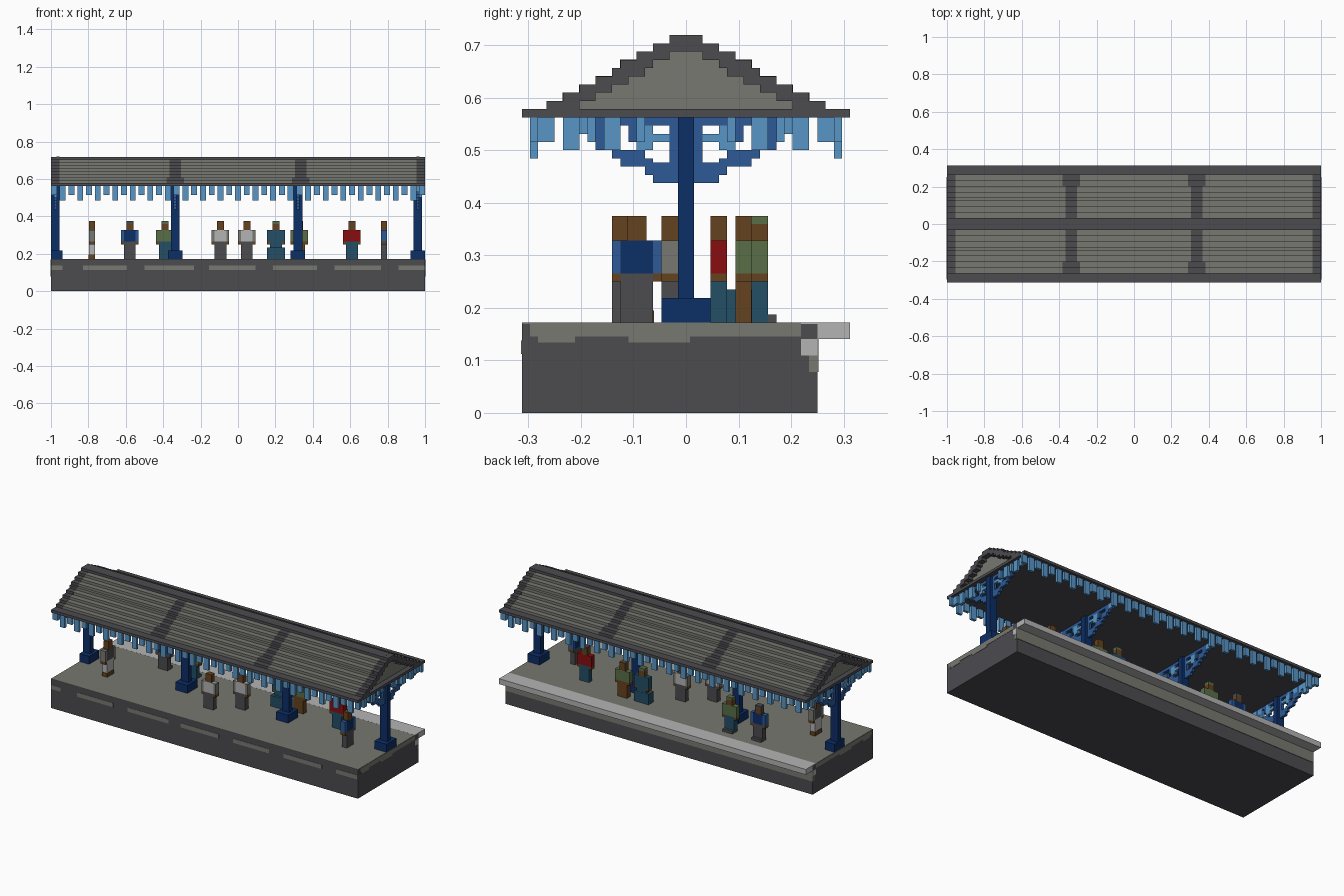
import bpy, bmesh
from mathutils import Matrix, Vector

cube = bpy.data.objects.get("Cube")
if cube:
    bpy.data.objects.remove(cube, do_unlink=True)

V = 1 / 64  # one block of the grid


def lin(c):
    c /= 255
    return c / 12.92 if c <= 0.04045 else ((c + 0.055) / 1.055) ** 2.4


def material(name, r, g, b):
    m = bpy.data.materials.new(name)
    m.use_nodes = True
    col = (lin(r), lin(g), lin(b), 1)
    m.diffuse_color = col
    bsdf = m.node_tree.nodes["Principled BSDF"]
    bsdf.inputs["Base Color"].default_value = col
    bsdf.inputs["Roughness"].default_value = 0.9
    return m


DARK = material("dark_grey", 76, 76, 80)
STONE = material("warm_grey", 120, 120, 113)
LIGHT = material("light_grey", 180, 180, 180)
NAVY = material("navy_blue", 12, 46, 102)
MID = material("mid_blue", 44, 90, 150)
SKY = material("light_blue", 88, 149, 198)
BROWN = material("brown", 101, 66, 30)
RED = material("red", 136, 13, 16)
GREEN = material("moss_green", 90, 110, 72)
TEAL = material("teal", 35, 78, 102)


def blocks(name, items):
    """Each item: (material, x0, x1, y0, y1, z0, z1) in blocks."""
    bm = bmesh.new()
    mesh = bpy.data.meshes.new(name)
    slots = []
    for mat, x0, x1, y0, y1, z0, z1 in items:
        if mat not in slots:
            slots.append(mat)
            mesh.materials.append(mat)
        centre = Vector((x0 + x1, y0 + y1, z0 + z1)) * V / 2
        size = Matrix.Diagonal((abs(x1 - x0) * V, abs(y1 - y0) * V, (z1 - z0) * V, 1))
        verts = bmesh.ops.create_cube(bm, size=1, matrix=Matrix.Translation(centre) @ size)["verts"]
        for f in {f for v in verts for f in v.link_faces}:
            f.material_index = slots.index(mat)
    bm.to_mesh(mesh)
    bm.free()
    ob = bpy.data.objects.new(name, mesh)
    bpy.context.scene.collection.objects.link(ob)
    return ob


# Platform body, paving and track-side ledge
blocks("platform_base", [(DARK, -64, 64, -20, 16, 0, 10.8)])
blocks("platform_paving", [(STONE, -64, 64, -20, 14, 10.8, 11)])
blocks("platform_ledge", [(LIGHT, -64, 64, 14, 20, 9, 11.02)])
blocks("back_wall_band", [(STONE, -64, 64, 16, 16.15, 5, 9)])

# Paler, ragged band along the top of both platform ends
edge = []
for a, b in ((-64, -64.1), (64, 64.1)):
    edge += [(STONE, a, b, -19, 14, 9.3, 10.9),
             (STONE, a, b, -18, -13.5, 8.6, 9.3),
             (STONE, a, b, -7, 0.5, 8.6, 9.3),
             (LIGHT, a, b, 14, 16, 7, 9),
             (STONE, a, b, 15, 16, 5, 7)]
blocks("platform_end_bands", edge)

# Dashes on the front wall
dashes = [(-64, -60), (-53, -38), (-32, -15), (-10, 6), (12, 27), (33, 49), (55, 64)]
blocks("front_dashes", [(STONE, a, b, -20.1, -20, 7.2, 8.8) for a, b in dashes])

# Stepped roof: eave slab, panelled steps, dark cross bands, ridge, end trims
half_widths = [17, 15, 13, 11, 9, 8, 6, 4, 2]
roof = [(DARK, -64, 64, -20, 20, 36, 37)]
for k, hw in enumerate(half_widths):
    z = 37 + k
    ridge = hw == 2
    bw = 3 if k < 2 else 2
    cuts = [-62, -21.5 - bw, -21.5 + bw, 21.5 - bw, 21.5 + bw, 62]
    for i, (a, b) in enumerate(zip(cuts, cuts[1:])):
        mat = DARK if ridge or i % 2 else STONE
        roof.append((mat, a, b, -hw, hw, z, z + 1))
    for s in (-1, 1):
        roof.append((DARK, s * 61.9, s * 62, -hw, hw, z, z + 1))   # gable face
        inner = 0 if hw <= 4 else hw - 4
        for t in (-1, 1):
            roof.append((DARK, s * 62, s * 64, t * inner, t * hw, z, z + 1))
            roof.append((DARK, s * 61, s * 62.02, t * inner, t * (hw + 0.02), z, z + 1.02))
blocks("stepped_roof", roof)

# Hanging fringe along both eaves
fringe = []
for n in range(43):
    x = -64 + 3 * n
    bottom = 31 if n % 2 else 33
    for y in (-19, 18):
        fringe.append((SKY, x, min(x + 2, 64), y, y + 1, bottom, 36))
blocks("eave_fringe", fringe)

# Hanging fringe across both gable ends
fringe = []
for x in (-63, 62):
    for s in (-1, 1):
        for a, b, bottom in [(16, 18, 33), (13, 15, 32), (11, 12, 33), (8, 10, 32), (5, 6, 33)]:
            fringe.append((SKY, x, x + 1, s * a, s * b, bottom, 36))
blocks("gable_fringe", fringe)

# Posts with plinths and pierced brackets
bracket = [(MID, 1, 2, 28, 36), (MID, 2, 4, 28, 30.5), (MID, 4, 5, 29, 31),
           (MID, 5, 6, 30, 32), (MID, 6, 8, 30, 32), (MID, 8, 9, 31, 34),
           (MID, 9, 11, 32, 34), (MID, 2, 10, 35, 36), (SKY, 4, 6, 32, 35),
           (SKY, 2, 4, 33, 34), (MID, 6, 7, 33, 35), (MID, 10, 12, 33, 36),
           (SKY, 12, 15, 34, 36)]
for i, x in enumerate((-62.5, -21.5, 20.5, 61.5)):
    blocks(f"post_{i + 1}", [
        (NAVY, x - 1.5, x + 1.5, -1, 1, 11, 36),
        (NAVY, max(x - 2.5, -64), x + 2.5, -2 - 1, 2 + 1, 11, 14)])
    blocks(f"bracket_{i + 1}", [(m, x - 0.5, x + 0.5, s * a, s * b, z0, z1)
                                for m, a, b, z0, z1 in bracket for s in (-1, 1)])


# Waiting passengers: 4-wide body, 2-wide head, arms either side
def passenger(name, x, y, torso, sleeve, legs, hair=BROWN, feet=None, side=False, extra=()):
    parts = [(legs, -2, 2, -1, 1, 11, 17), (torso, -2, 2, -1, 1, 17, 21),
             (BROWN, -1.2, 1.2, -1, 1, 21, 23), (hair, -1.2, 1.2, -1, 1, 23, 24)]
    for s in (-1, 1):
        parts += [(sleeve, s * 2, s * 3, -1, 1, 17, 21), (BROWN, s * 2, s * 3, -1, 1, 16, 17)]
    if feet:
        parts.append((feet, -2, 2, 1, 2, 11, 12))
    parts += list(extra)
    out = []
    for m, a, b, c, d, e, f in parts:
        if side:
            a, b, c, d = c, d, a, b
        out.append((m, x + a, x + b, y + c, y + d, e, f))
    blocks(name, out)


passenger("passenger_white_trousers", -50, -6, DARK, STONE, LIGHT, side=True,
          extra=[(BROWN, -2.1, 2.1, -1.1, 1.1, 11, 12.5)])
passenger("passenger_navy_coat", -37, 9, NAVY, MID, DARK, hair=DARK, feet=DARK)
passenger("passenger_green_coat", -25, 9, GREEN, GREEN, TEAL, hair=GREEN, feet=DARK)
passenger("passenger_pale_shirt_a", -6, -8, LIGHT, STONE, DARK)
passenger("passenger_pale_shirt_b", 3, -2, LIGHT, STONE, DARK)
passenger("passenger_seated", 13, 7, TEAL, TEAL, TEAL, hair=GREEN,
          extra=[(TEAL, -3, 3, -2, 1.05, 11, 15)])
passenger("passenger_green_jumper", 21, 7, GREEN, GREEN, BROWN)
passenger("passenger_red_top", 39, 4, RED, RED, TEAL)
passenger("passenger_navy_jacket", 50, -6, NAVY, MID, DARK, side=True)
